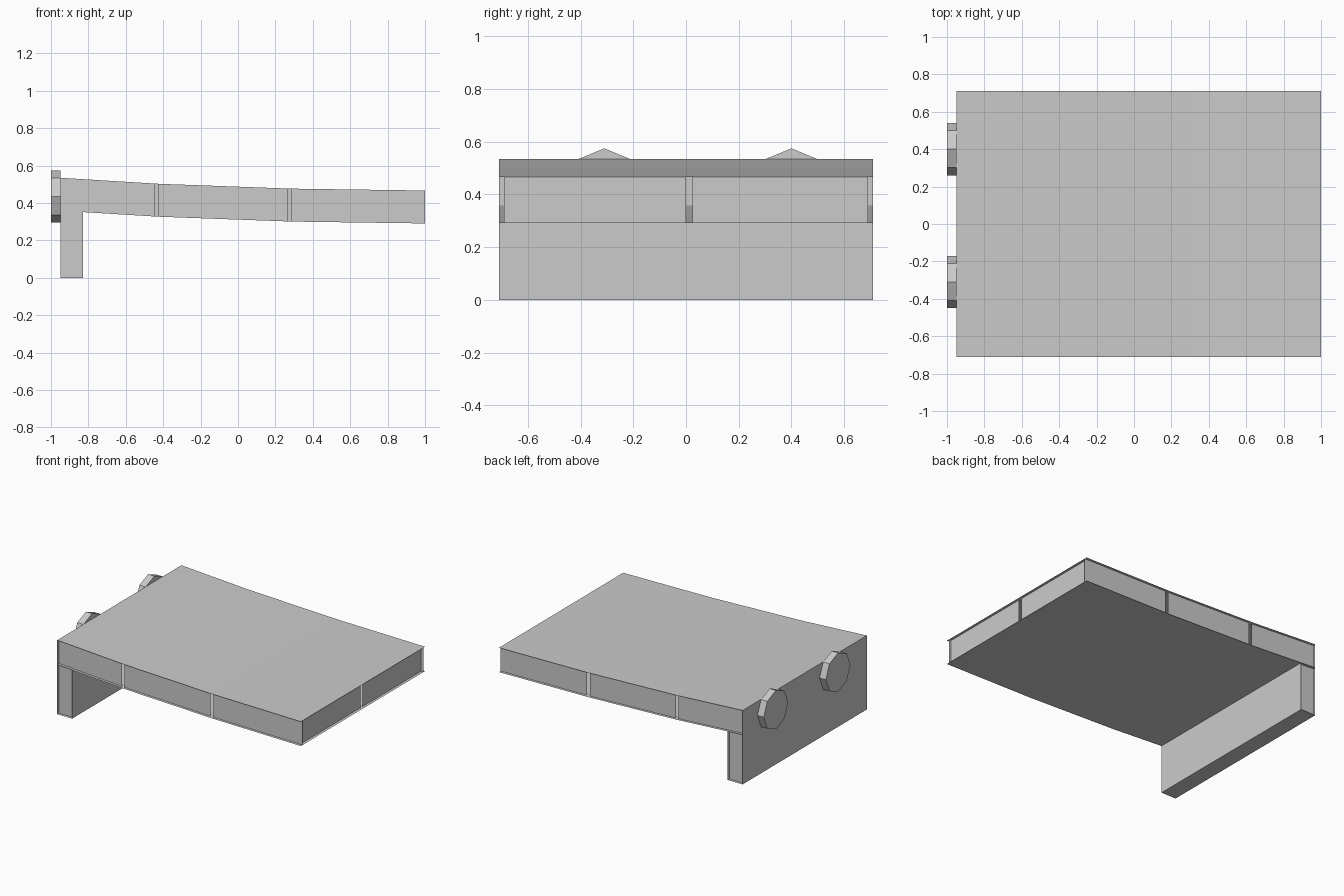
import bpy, bmesh, math
from mathutils import Matrix

if "Cube" in bpy.data.objects:
    bpy.data.objects.remove(bpy.data.objects["Cube"])

W = 0.71          # half width in y
REC = 0.02        # how far side panels sit behind the sheet edges
GAP = 0.022       # slot between neighbouring panels
THICK = 0.176
BACK, INNER = -0.95, -0.83
CURVE = [(BACK, 0.535), (-0.425, 0.503), (0.287, 0.477), (1.0, 0.467)]


def top_z(x):
    for (x0, z0), (x1, z1) in zip(CURVE, CURVE[1:]):
        if x <= x1:
            return z0 + (z1 - z0) * (x - x0) / (x1 - x0)
    return CURVE[-1][1]


def make(name, bm):
    me = bpy.data.meshes.new(name)
    bm.to_mesh(me)
    bm.free()
    ob = bpy.data.objects.new(name, me)
    bpy.context.collection.objects.link(ob)
    return ob


def sheet(name, profile, y0=-W, y1=W):
    """Thin sheet: an x-z profile swept along y."""
    bm = bmesh.new()
    rows = [[bm.verts.new((x, y, z)) for y in (y0, y1)] for x, z in profile]
    for a, b in zip(rows, rows[1:]):
        bm.faces.new((a[0], b[0], b[1], a[1]))
    return make(name, bm)


def panel(name, outline, y):
    """Flat panel in the x-z plane facing away from the middle."""
    bm = bmesh.new()
    vs = [bm.verts.new((x, y, z)) for x, z in outline]
    bm.faces.new(vs if y < 0 else vs[::-1])
    return make(name, bm)


# Curved top and underside sheets
sheet("top_sheet", CURVE)
sheet("under_sheet", [(x, z - THICK) for x, z in reversed(CURVE)])

# Upright wall: outer face, inner face and foot
sheet("wall_outer", [(BACK, 0), (BACK, CURVE[0][1])])
sheet("wall_inner", [(INNER, top_z(INNER) - THICK), (INNER, 0)])
sheet("wall_foot", [(INNER, 0), (BACK, 0)])

# Recessed panels along both long sides; the slots are offset on the far side
for side, label in ((-1, "front"), (1, "rear")):
    y = side * (W - REC)
    for i in range(3):
        a, b = CURVE[i][0], CURVE[i + 1][0]
        if side < 0 and i < 2:
            b -= GAP
        if side > 0 and i > 0:
            a += GAP
        panel(f"{label}_panel_{i + 1}",
              [(a, top_z(a) - THICK), (b, top_z(b) - THICK), (b, top_z(b)), (a, top_z(a))], y)
    panel(f"{label}_wall_end",
          [(BACK, 0), (INNER, 0), (INNER, top_z(INNER) - THICK), (BACK, top_z(BACK) - THICK)], y)

# Recessed panels across the free end
ex = 1.0 - REC
for i, (y0, y1) in enumerate(((-W + REC, 0), (0.025, W - REC))):
    sheet(f"end_panel_{i + 1}", [(ex, top_z(ex)), (ex, top_z(ex) - THICK)], y0, y1)

# Octagonal discs on the outer wall
for i, y in enumerate((-0.31, 0.40)):
    bm = bmesh.new()
    bmesh.ops.create_cone(bm, cap_ends=True, segments=8, radius1=0.14, radius2=0.14, depth=0.05,
                          matrix=Matrix.Translation((-0.975, y, 0.435)) @ Matrix.Rotation(math.pi / 2, 4, 'Y'))
    make(f"wall_disc_{i + 1}", bm)
